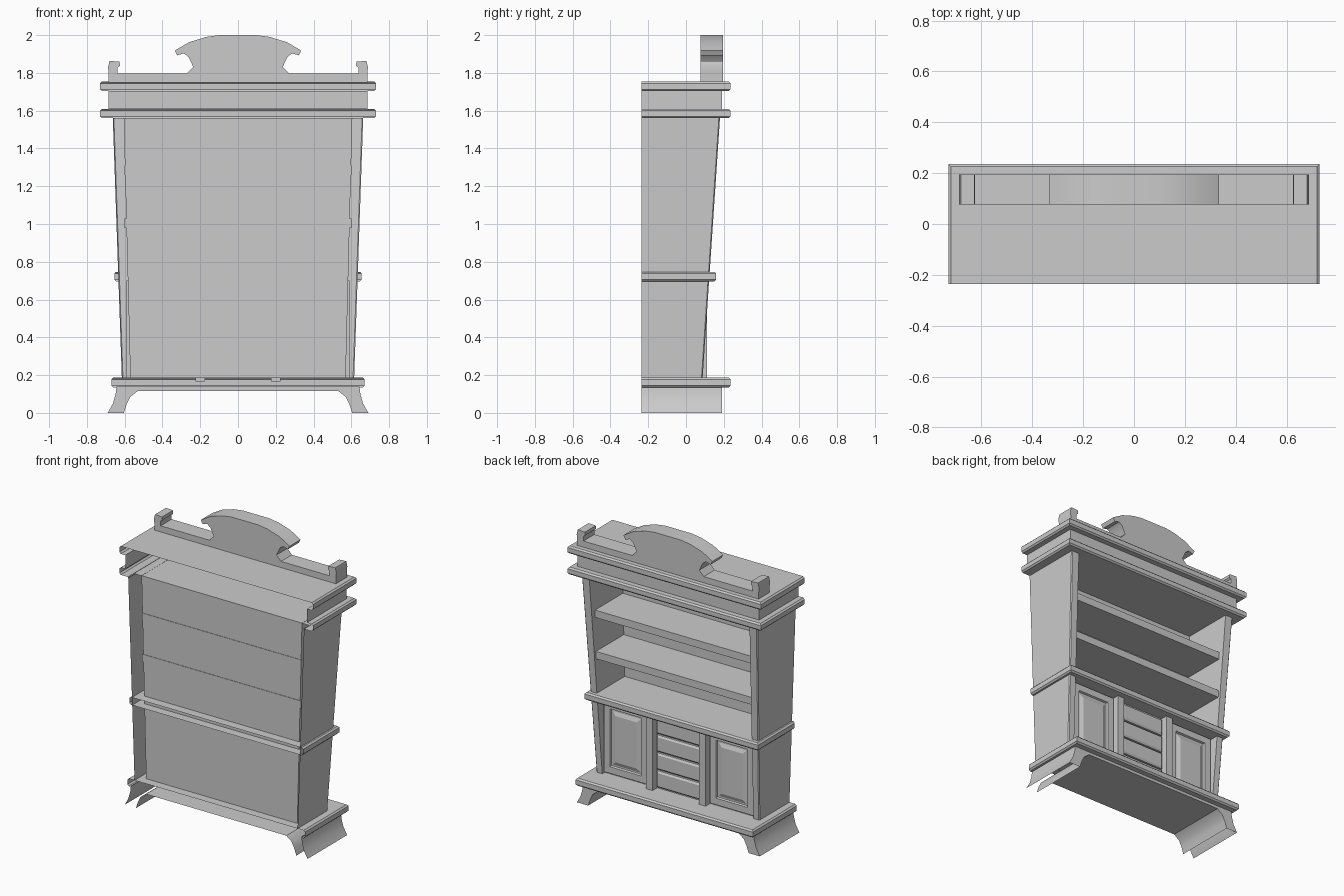
import bpy, bmesh

if "Cube" in bpy.data.objects:
    bpy.data.objects.remove(bpy.data.objects["Cube"])

BACK = -0.236   # open rear plane
PANEL = -0.175  # back panel of the recess


def make(name, verts, faces, smooth=False):
    me = bpy.data.meshes.new(name)
    me.from_pydata(verts, [], faces)
    bm = bmesh.new()
    bm.from_mesh(me)
    bmesh.ops.recalc_face_normals(bm, faces=bm.faces)
    bm.to_mesh(me)
    bm.free()
    ob = bpy.data.objects.new(name, me)
    bpy.context.collection.objects.link(ob)
    if smooth:
        bpy.context.view_layer.objects.active = ob
        ob.select_set(True)
        bpy.ops.object.shade_smooth_by_angle(angle=0.6)
        ob.select_set(False)
    return ob


def loft(rows, closed=False):
    """Quads between consecutive rows of equal length."""
    n = len(rows[0])
    verts = [v for r in rows for v in r]
    faces = []
    for i in range(len(rows) - 1):
        for j in range(n if closed else n - 1):
            k = (j + 1) % n
            faces.append((i * n + j, i * n + k, (i + 1) * n + k, (i + 1) * n + j))
    return verts, faces


def moulding(name, profile, cap_bottom=False):
    """Profile (half width, front y, z) run round left, front and right, topped by a board."""
    rows = [[(-w, BACK, z), (-w, y, z), (w, y, z), (w, BACK, z)] for w, y, z in profile]
    verts, faces = loft(rows)
    m = len(verts)
    faces.append((m - 4, m - 3, m - 2, m - 1))
    if cap_bottom:
        faces.append((3, 2, 1, 0))
    return make(name, verts, faces)


def box(name, x0, x1, y0, y1, z0, z1):
    rows = [[(x0, y0, z), (x1, y0, z), (x1, y1, z), (x0, y1, z)] for z in (z0, z1)]
    verts, faces = loft(rows, True)
    return make(name, verts, faces + [(3, 2, 1, 0), (4, 5, 6, 7)])


def panel(name, x0, x1, z0, z1, steps):
    """Nested rectangles (inset, y) forming a moulded door or drawer front."""
    rows = [[(x0 + d, y, z0 + d), (x1 - d, y, z0 + d), (x1 - d, y, z1 - d), (x0 + d, y, z1 - d)]
            for d, y in steps]
    verts, faces = loft(rows, True)
    m = len(verts)
    return make(name, verts, faces + [(m - 4, m - 3, m - 2, m - 1)])


def lip(w, y, z0, z1, c=0.01):
    return [(w - c, y - c, z0), (w, y, z0 + c), (w, y, z1 - c), (w - c, y - c, z1)]


# cornice: two lips with a frieze between, hollow at the rear
moulding("cornice", [(0.655, 0.175, 1.56)] + lip(0.73, 0.236, 1.56, 1.61)
         + [(0.685, 0.19, 1.61), (0.685, 0.19, 1.703)] + lip(0.73, 0.236, 1.703, 1.755))
make("recess_ceiling", [(-0.66, PANEL, 1.561), (0.66, PANEL, 1.561), (0.66, 0.18, 1.561),
                        (-0.66, 0.18, 1.561)], [(0, 1, 2, 3)])

# tapered carcass: sides, front posts, inner cheeks and back panel in one sheet
rows = []
for z, xo, xi, yf in ((0.185, 0.615, 0.57, 0.088), (1.562, 0.663, 0.605, 0.18)):
    half = [(xo, BACK), (xo, yf - 0.006), (xo - 0.006, yf), (xi, yf), (xi, PANEL)]
    rows.append([(x, y, z) for x, y in half] + [(-x, y, z) for x, y in reversed(half)])
make("carcass", *loft(rows))

# shelves and counter
for i, top in enumerate((1.03, 1.31)):
    box(f"shelf_{i + 1}", -0.6, 0.6, PANEL - 0.003, 0.125, top - 0.05, top)
moulding("counter", lip(0.655, 0.16, 0.695, 0.747), cap_bottom=True)

# lower cupboard: front board, dividers, doors and drawers
make("cupboard_front", [(-0.59, 0.06, 0.185), (0.59, 0.06, 0.185), (0.59, 0.06, 0.7),
                        (-0.59, 0.06, 0.7)], [(0, 1, 2, 3)])
for side, s in (("left", -1), ("right", 1)):
    box(f"divider_{side}", s * 0.2 - 0.025, s * 0.2 + 0.025, 0.05, 0.11, 0.165, 0.7)
    xa, xb = sorted((s * 0.235, s * 0.565))
    panel(f"door_{side}", xa, xb, 0.2, 0.685,
          [(0, 0.06), (0, 0.078), (0.045, 0.078), (0.05, 0.066), (0.06, 0.066), (0.085, 0.076)])
for i in range(4):
    z = 0.2 + i * 0.122
    panel(f"drawer_{i + 1}", -0.168, 0.168, z, z + 0.112,
          [(0, 0.06), (0, 0.074), (0.012, 0.082)])

# plinth board and flared bracket feet with apron
moulding("plinth", [(0.645, 0.19, 0.135)] + lip(0.67, 0.236, 0.135, 0.187))
half = [(0.643, 0.14), (0.648, 0.1), (0.662, 0.05), (0.69, 0.0),
        (0.605, 0.0), (0.59, 0.045), (0.57, 0.085), (0.53, 0.116)]
outline = half + [(-x, z) for x, z in reversed(half)]
n, h = len(outline), len(half)
verts, faces = loft([[(x, y, z) for x, z in outline] for y in (BACK, 0.19)])
faces = [f for f in faces if f[0] not in (3, n - 5)]  # soles stay open
for i in range(3):  # front caps of the feet
    for a in (0, 1):
        q = [i, i + 1, 6 - i, 7 - i]
        faces.append(tuple(n + (n - 1 - k if a else k) for k in q))
faces.append((n, n + 7, n + n - 8, n + n - 1))  # apron front
make("feet_and_apron", verts, faces, True)

# crest: rail with end blocks and scrolled centre
half = [(0.685, 1.75), (0.685, 1.8), (0.693, 1.855), (0.68, 1.863), (0.627, 1.86), (0.625, 1.838),
        (0.637, 1.828), (0.637, 1.797), (0.27, 1.797), (0.237, 1.832), (0.262, 1.885),
        (0.287, 1.903), (0.322, 1.893), (0.335, 1.918), (0.26, 1.962), (0.17, 1.99), (0.1, 2.0)]
half[2] = (0.688, 1.83)
outline = half + [(-x, z) for x, z in reversed(half)]
n = len(outline)
verts, faces = loft([[(x, y, z) for x, z in outline] for y in (0.077, 0.195)], True)
make("crest", verts, faces + [tuple(range(n)), tuple(range(2 * n - 1, n - 1, -1))], True)
